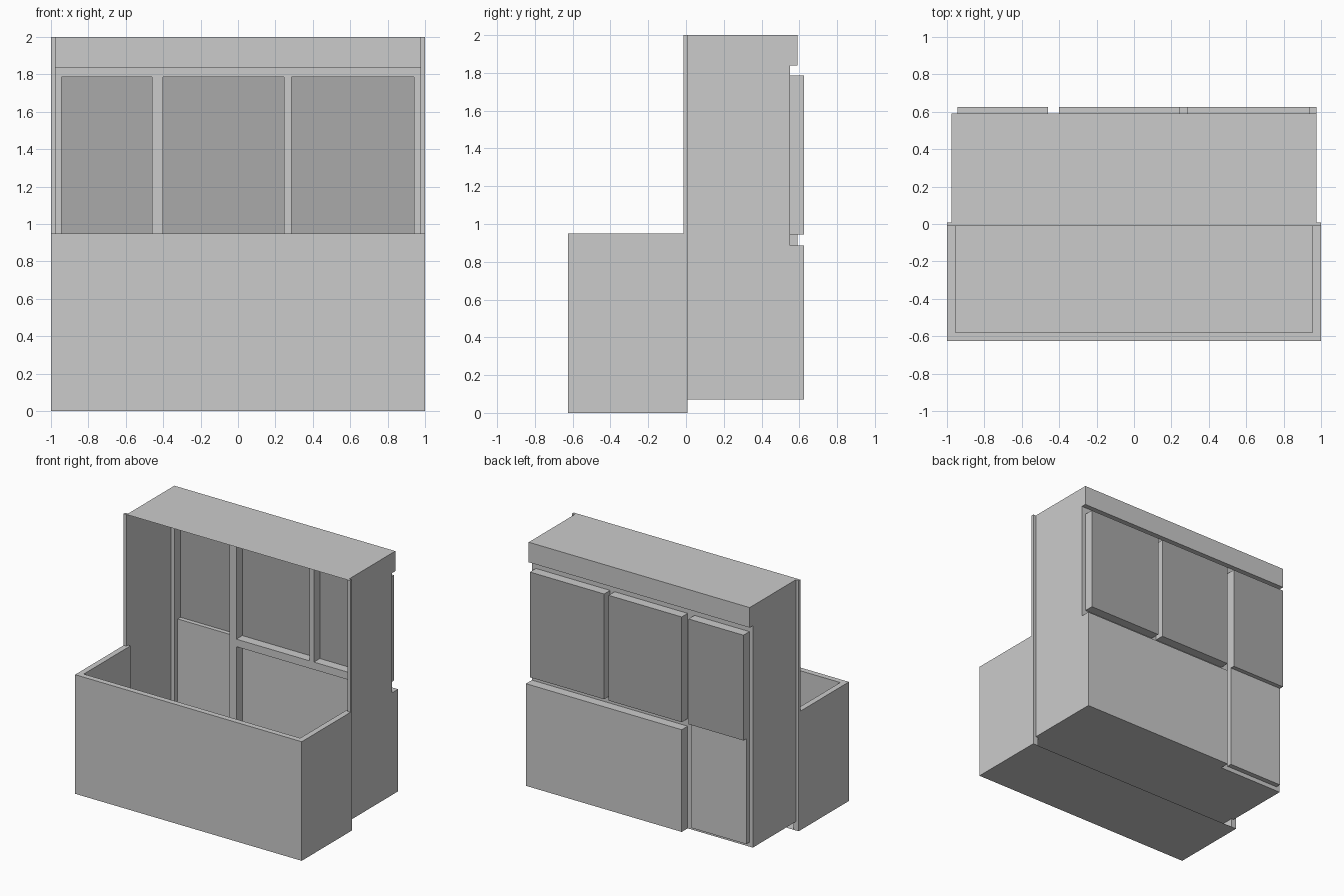
import bpy, bmesh

if "Cube" in bpy.data.objects:
    bpy.data.objects.remove(bpy.data.objects["Cube"])

FRONT = -0.012                      # y where the room shell starts
FRAME, SHALLOW, DEEP = 0.55, 0.59, 0.625   # depths of the back wall
SPLIT = 0.945                       # sill height

glass_mat = bpy.data.materials.new("dark_glass")
glass_mat.diffuse_color = (0.4, 0.4, 0.4, 1)
glass_mat.use_nodes = True
glass_mat.node_tree.nodes["Principled BSDF"].inputs["Base Color"].default_value = glass_mat.diffuse_color


def finish(name, bm, mat=None):
    me = bpy.data.meshes.new(name)
    bm.to_mesh(me)
    bm.free()
    if mat:
        me.materials.append(mat)
    ob = bpy.data.objects.new(name, me)
    bpy.context.collection.objects.link(ob)
    return ob


def quad(bm, pts):
    return bm.faces.new([bm.verts.new(p) for p in pts])


def extruded(name, plan, z0, z1):
    bm = bmesh.new()
    face = bm.faces.new([bm.verts.new((x, y, z0)) for x, y in plan])
    ext = bmesh.ops.extrude_face_region(bm, geom=[face], use_keep_orig=True)
    top = [v for v in ext["geom"] if isinstance(v, bmesh.types.BMVert)]
    bmesh.ops.translate(bm, verts=top, vec=(0, 0, z1 - z0))
    bmesh.ops.recalc_face_normals(bm, faces=bm.faces[:])
    return finish(name, bm)


def plate(name, x, y0, y1, z, up):
    bm = bmesh.new()
    pts = [(-x, y0, z), (x, y0, z), (x, y1, z), (-x, y1, z)]
    quad(bm, pts if up else pts[::-1])
    return finish(name, bm)


# Balcony parapet: U-shaped wall, open at the back
W, T, B = 1.0, 0.045, 0.008
extruded("parapet", [(-W, B), (-W, -DEEP), (W, -DEEP), (W, B), (W - T, B),
                     (W - T, -DEEP + T), (-W + T, -DEEP + T), (-W + T, B)], 0, 0.95)
plate("balcony_underside", W - T, -DEEP + T, B, 0, False)
plate("balcony_floor", W - T, -DEEP + T, FRONT, 0.07, True)

# Slim jambs on both sides of the opening
for side, s in (("left", -1), ("right", 1)):
    extruded(side + "_jamb", [(s * 0.975, FRONT), (s * W, FRONT),
                              (s * W, B), (s * 0.975, B)], 0.95, 2.0)

# Room shell: thin stepped sheet, panels pushed out of the frame by set depths
panels = [  # x0, x1, z0, z1, depth, is glass
    (-0.945, -0.46, SPLIT, 1.785, DEEP, True),
    (-0.40, 0.245, SPLIT, 1.785, DEEP, True),
    (0.285, 0.94, SPLIT, 1.785, DEEP, True),
    (-0.945, -0.46, 0.105, SPLIT, SHALLOW, False),   # door lower half
    (-0.40, 0.975, 0.07, 0.885, DEEP, False),        # solid wall panel
    (-0.975, 0.975, 1.84, 2.0, SHALLOW, False),      # fascia
]
xs = [-0.975, -0.945, -0.46, -0.40, 0.245, 0.285, 0.94, 0.975]
zs = [0.07, 0.105, 0.885, SPLIT, 1.785, 1.84, 2.0]
NX, NZ = len(xs) - 1, len(zs) - 1


def cell(i, k):
    if not (0 <= i < NX and 0 <= k < NZ):
        return FRONT, False
    x, z = (xs[i] + xs[i + 1]) / 2, (zs[k] + zs[k + 1]) / 2
    for x0, x1, z0, z1, d, glass in panels:
        if x0 < x < x1 and z0 < z < z1:
            return d, glass
    return FRAME, False


bm = bmesh.new()
for i in range(NX + 1):
    for k in range(NZ + 1):
        d, glass = cell(i, k)
        if i < NX and k < NZ and not glass:
            a, b, c, e = xs[i], xs[i + 1], zs[k], zs[k + 1]
            quad(bm, [(b, d, c), (a, d, c), (a, d, e), (b, d, e)])
        # steps towards the neighbours in -x and -z
        n = cell(i - 1, k)[0]
        if k < NZ and n != d:
            x, c, e = xs[i], zs[k], zs[k + 1]
            quad(bm, [(x, d, c), (x, n, c), (x, n, e), (x, d, e)])
        n = cell(i, k - 1)[0]
        if i < NX and n != d:
            z, a, b = zs[k], xs[i], xs[i + 1]
            quad(bm, [(a, n, z), (a, d, z), (b, d, z), (b, n, z)])
bmesh.ops.remove_doubles(bm, verts=bm.verts[:], dist=0.0005)
finish("room_shell", bm)

# Glass panes closing the pushed-out window cells
names = iter(("door_glass", "middle_window_glass", "side_window_glass"))
for x0, x1, z0, z1, d, glass in panels:
    if glass:
        bm = bmesh.new()
        quad(bm, [(x1, d, z0), (x0, d, z0), (x0, d, z1), (x1, d, z1)])
        finish(next(names), bm, glass_mat)
